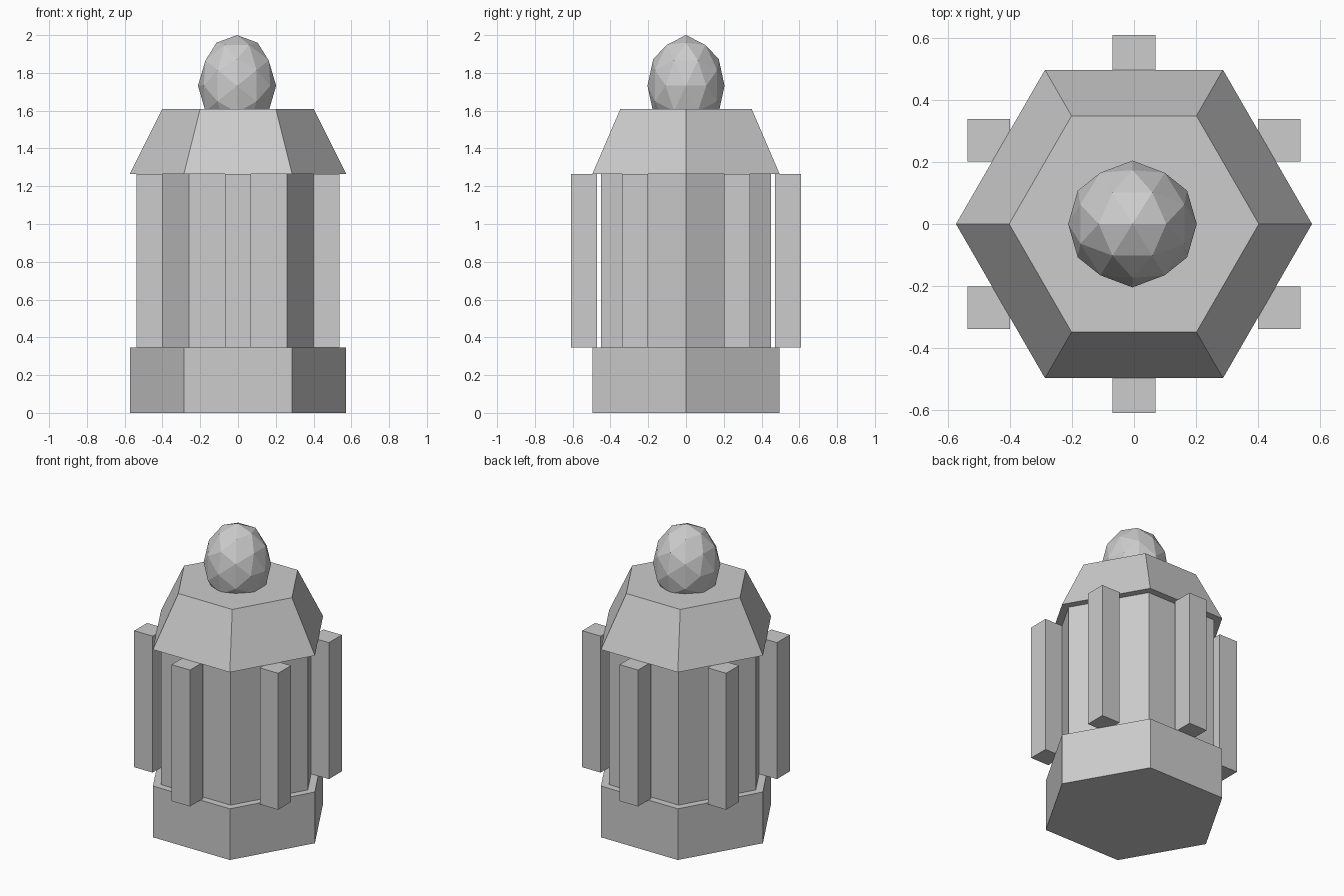
import bpy, bmesh, math
from mathutils import Vector

if "Cube" in bpy.data.objects:
    bpy.data.objects.remove(bpy.data.objects["Cube"])

grey = bpy.data.materials.new("light grey")
grey.diffuse_color = (0.604, 0.604, 0.604, 1)
grey.use_nodes = True
grey.node_tree.nodes["Principled BSDF"].inputs["Base Color"].default_value = grey.diffuse_color


def finish(bm, name):
    bmesh.ops.recalc_face_normals(bm, faces=bm.faces[:])
    me = bpy.data.meshes.new(name)
    bm.to_mesh(me)
    bm.free()
    me.materials.append(grey)
    ob = bpy.data.objects.new(name, me)
    bpy.context.collection.objects.link(ob)
    return ob


def hex_prism(name, r_bottom, r_top, z0, z1):
    """Six-sided prism or frustum with corners on the x axis."""
    bm = bmesh.new()
    rings = []
    for r, z in ((r_bottom, z0), (r_top, z1)):
        rings.append([bm.verts.new((r * math.cos(i * math.pi / 3),
                                    r * math.sin(i * math.pi / 3), z))
                      for i in range(6)])
    lo, hi = rings
    bm.faces.new(lo[::-1])
    bm.faces.new(hi)
    for i in range(6):
        j = (i + 1) % 6
        bm.faces.new((lo[i], lo[j], hi[j], hi[i]))
    return finish(bm, name)


Z_BASE, Z_BODY, Z_ROOF = 0.345, 1.264, 1.608

# Stacked hexagonal parts
hex_prism("base", 0.573, 0.573, 0.0, Z_BASE)
hex_prism("body", 0.52, 0.52, Z_BASE, Z_BODY)
hex_prism("roof", 0.573, 0.402, Z_BODY, Z_ROOF)

# Six square pillars, all axis aligned, one in front of each wall
for i in range(6):
    a = math.radians(30 + 60 * i)
    bm = bmesh.new()
    bmesh.ops.create_cube(bm, size=1)
    for v in bm.verts:
        v.co = (v.co.x * 0.137 + 0.54 * math.cos(a),
                v.co.y * 0.137 + 0.54 * math.sin(a),
                v.co.z * (Z_BODY - Z_BASE) + (Z_BODY + Z_BASE) / 2)
    finish(bm, f"pillar_{i + 1}")

# Faceted egg-shaped finial: icosahedron corners plus edge midpoints, hulled
phi = (1 + math.sqrt(5)) / 2
corners = []
for s in (-1, 1):
    for t in (-phi, phi):
        corners += [Vector((t, s, 0)), Vector((0, t, s)), Vector((s, 0, t))]
points = [c.normalized() for c in corners]
for i, a in enumerate(corners):
    for b in corners[:i]:
        if (a - b).length < 2.01:
            points.append((a + b).normalized())
bm = bmesh.new()
for p in points:
    bm.verts.new(p)
bmesh.ops.convex_hull(bm, input=bm.verts[:])
for v in bm.verts:
    v.co = (v.co.x * 0.207 - 0.005, v.co.y * 0.204, v.co.z * 0.268 + 1.732)
finish(bm, "finial")
